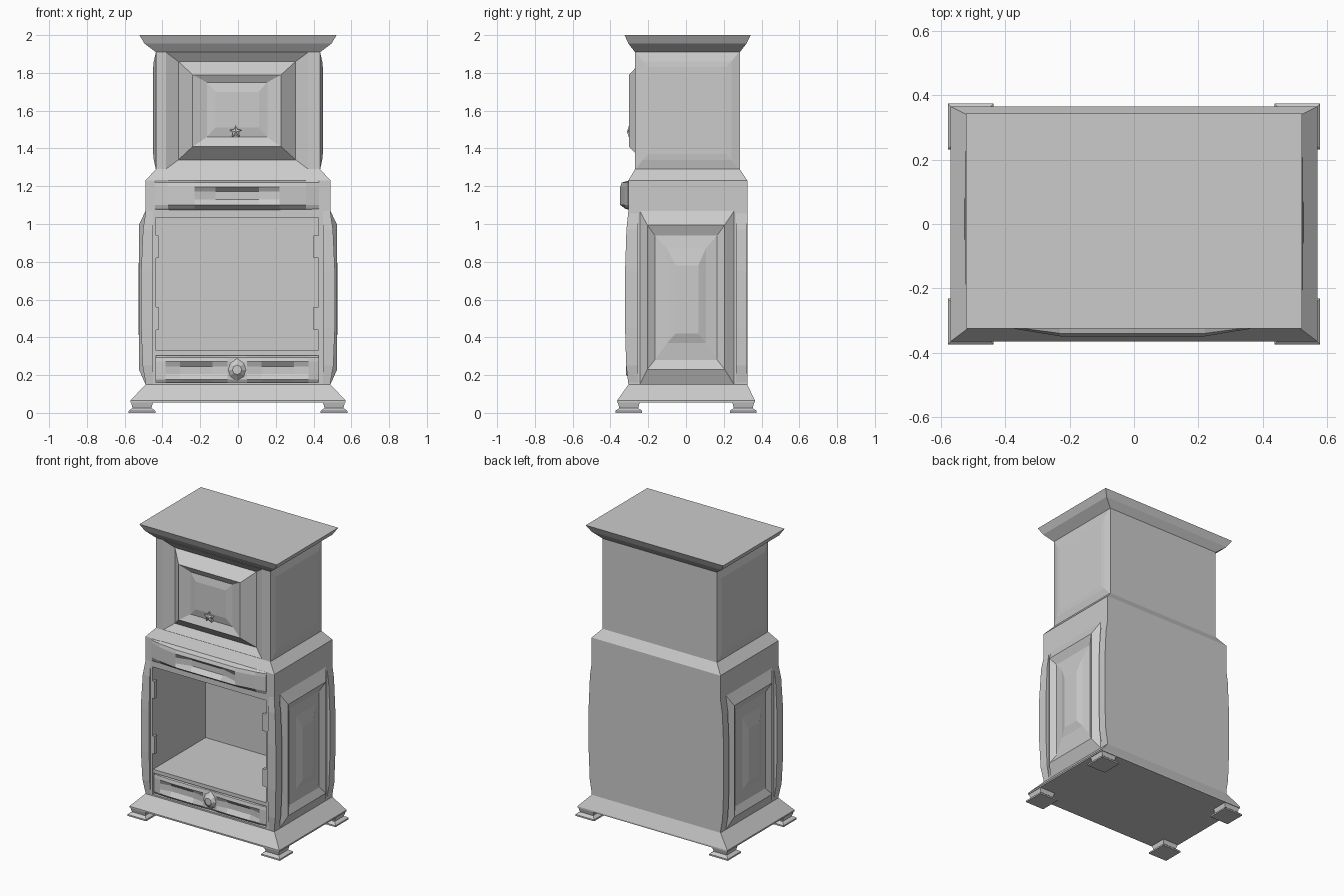
import bpy, bmesh, math
from mathutils import Matrix

if "Cube" in bpy.data.objects:
    bpy.data.objects.remove(bpy.data.objects["Cube"])


def finish(name, bm):
    me = bpy.data.meshes.new(name)
    bm.to_mesh(me)
    bm.free()
    ob = bpy.data.objects.new(name, me)
    bpy.context.collection.objects.link(ob)
    return ob


def loft(name, rings, skip=(), bottom=True, top=True):
    """Stack of rectangles (x0, x1, y0, y1, z), low to high; skip = (segment, side), side 0 is front."""
    bm = bmesh.new()
    loops = [[bm.verts.new(p) for p in ((a, c, z), (b, c, z), (b, d, z), (a, d, z))]
             for a, b, c, d, z in rings]
    for s in range(len(loops) - 1):
        lo, hi = loops[s], loops[s + 1]
        for i in range(4):
            if (s, i) not in skip:
                j = (i + 1) % 4
                bm.faces.new((lo[i], lo[j], hi[j], hi[i]))
    if bottom:
        bm.faces.new(loops[0][::-1])
    if top:
        bm.faces.new(loops[-1])
    return finish(name, bm)


def box(name, x0, x1, y0, y1, z0, z1):
    return loft(name, [(x0, x1, y0, y1, z0), (x0, x1, y0, y1, z1)])


def panel(name, rects, place):
    """Nested rectangles (u0, u1, v0, v1, depth) joined by sloping frames, last one capped."""
    bm = bmesh.new()
    loops = [[bm.verts.new(place(u, v, d)) for u, v in ((a, c), (b, c), (b, e), (a, e))]
             for a, b, c, e, d in rects]
    for o, n in zip(loops, loops[1:]):
        for i in range(4):
            j = (i + 1) % 4
            bm.faces.new((o[i], o[j], n[j], n[i]))
    bm.faces.new(loops[-1])
    return finish(name, bm)


def front(u, v, d):
    return (u, d, v)


def right(u, v, d):
    return (d, u, v)


def left(u, v, d):
    return (-d, 0.02 - u, v)


def bowed_front(name, stations, z0, z1, base):
    """Drawer front: stations (x, bow, valley) sweep a profile with a hollow in the middle."""
    bm = bmesh.new()
    h = z1 - z0
    rows = []
    for x, bow, val in stations:
        y = base - bow
        pts = [(z0, base), (z0 + .04 * h, y + bow * .6), (z0 + .17 * h, y),
               (z0 + .36 * h, y + val), (z0 + .62 * h, y + val),
               (z0 + .78 * h, y), (z0 + .93 * h, y + bow * .2), (z1, base)]
        rows.append([bm.verts.new((x, yy, z)) for z, yy in pts])
    for a, b in zip(rows, rows[1:]):
        for i in range(len(a) - 1):
            bm.faces.new((a[i], b[i], b[i + 1], a[i + 1]))
    bm.faces.new(rows[0])
    bm.faces.new(rows[-1][::-1])
    return finish(name, bm)


# Flared plinth and feet
loft("plinth", [(-.57, .57, -.365, .365, .055), (-.57, .57, -.365, .365, .065),
                (-.49, .49, -.305, .325, .15)])
for sx in (-1, 1):
    for sy in (-1, 1):
        cx, cy = .508 * sx, .303 * sy
        loft("foot", [(cx - r, cx + r, cy - r, cy + r, z) for r, z in
                      ((.071, 0), (.071, .01), (.062, .018), (.05, .025), (.058, .056))])

# Lower carcass with open cupboard
loft("lower_carcass", [(-.49, .49, -.305, .325, .15), (-.49, .49, -.305, .325, 1.23)],
     skip={(0, 0)}, bottom=False, top=False)
panel("cupboard_opening", [(-.49, .49, .15, 1.23, -.305), (-.435, .425, .16, 1.035, -.305),
                           (-.435, .425, .16, 1.035, .27)], front)
box("cupboard_floor", -.435, .425, -.3, .27, .305, .33)

# Hinges left behind by the missing doors
for x0, x1 in ((-.436, -.42), (.4, .426)):
    for z in (.44, .82):
        box("hinge", x0, x1, -.305, -.28, z, z + .12)

# Bulging corner posts
bulge = [(.15, 0), (.25, .017), (.45, .025), (.75, .025), (.97, .015), (1.07, 0)]
for s in (-1, 1):
    for name, y0, y1, fy in (("front_post", -.305, -.255, 1), ("rear_post", .265, .324, 0)):
        rings = []
        for z, b in bulge:
            xs = sorted((s * .45, s * (.488 + b)))
            rings.append((xs[0], xs[1], y0 - fy * b * .7, y1, z))
        loft(name, rings)

# Raised side panels, lower and upper, on both sides
lower_rects = [(-.245, .255, .15, 1.07, .489), (-.205, .205, .23, .995, .525),
               (-.165, .165, .28, .94, .502), (-.10, .105, .37, .87, .512),
               (-.055, .065, .42, .78, .528)]
upper_rects = [(-.265, .28, 1.29, 1.91, .435), (-.23, .24, 1.34, 1.86, .446),
               (-.2, .21, 1.37, 1.83, .449)]
for place in (left, right):
    panel("lower_side_panel", lower_rects, place)
    panel("upper_side_panel", upper_rects, place)

# Upper carcass with shoulder and cornice
loft("upper_carcass", [(-.49, .49, -.305, .325, 1.23), (-.435, .435, -.27, .285, 1.29),
                       (-.435, .435, -.27, .285, 1.91), (-.495, .495, -.305, .32, 1.955),
                       (-.522, .522, -.325, .343, 2.0)], skip={(1, 0)}, bottom=False)
panel("upper_door", [(-.435, .435, 1.29, 1.91, -.27), (-.38, .37, 1.292, 1.908, -.27),
                     (-.315, .305, 1.34, 1.86, -.235), (-.24, .228, 1.41, 1.79, -.302),
                     (-.165, .155, 1.46, 1.75, -.28), (-.12, .11, 1.51, 1.70, -.29)], front)

# Star shaped door knob
bm = bmesh.new()
ring = []
for i in range(10):
    r, a = (.036 if i % 2 == 0 else .017), math.radians(90 + 36 * i)
    ring.append((r * math.cos(a) - .012, r * math.sin(a) + 1.487))
back = [bm.verts.new((x, -.28, z)) for x, z in ring]
tip = bm.verts.new((-.012, -.312, 1.487))
mid = [bm.verts.new((x, -.302, z)) for x, z in ring]
for i in range(10):
    j = (i + 1) % 10
    bm.faces.new((back[j], back[i], mid[i], mid[j]))
    bm.faces.new((mid[j], mid[i], tip))
bmesh.ops.recalc_face_normals(bm, faces=bm.faces)
finish("door_knob", bm)

# Bowed top drawer, and the pair of bottom drawers with a boss between
bowed_front("top_drawer", [(-.44, .004, 0), (-.37, .022, 0), (-.23, .045, 0), (-.12, .045, .028),
                           (.11, .045, .028), (.22, .045, 0), (.36, .022, 0), (.43, .004, 0)],
            1.075, 1.23, -.304)
for name, x0, x1 in (("left_bottom_drawer", -.435, -.005), ("right_bottom_drawer", -.005, .425)):
    w = x1 - x0
    bowed_front(name, [(x0, .015, 0), (x0 + .12 * w, .025, 0), (x0 + .3 * w, .03, .02),
                       (x0 + .7 * w, .03, .02), (x0 + .88 * w, .025, 0), (x1, .015, 0)],
                .15, .305, -.275)
bm = bmesh.new()
bmesh.ops.create_cone(bm, cap_ends=True, segments=8, radius1=.072, radius2=.025, depth=.04,
                      matrix=Matrix.Translation((-.005, -.298, .228)) @ Matrix.Rotation(math.pi / 2, 4, 'X'))
finish("drawer_boss", bm)
